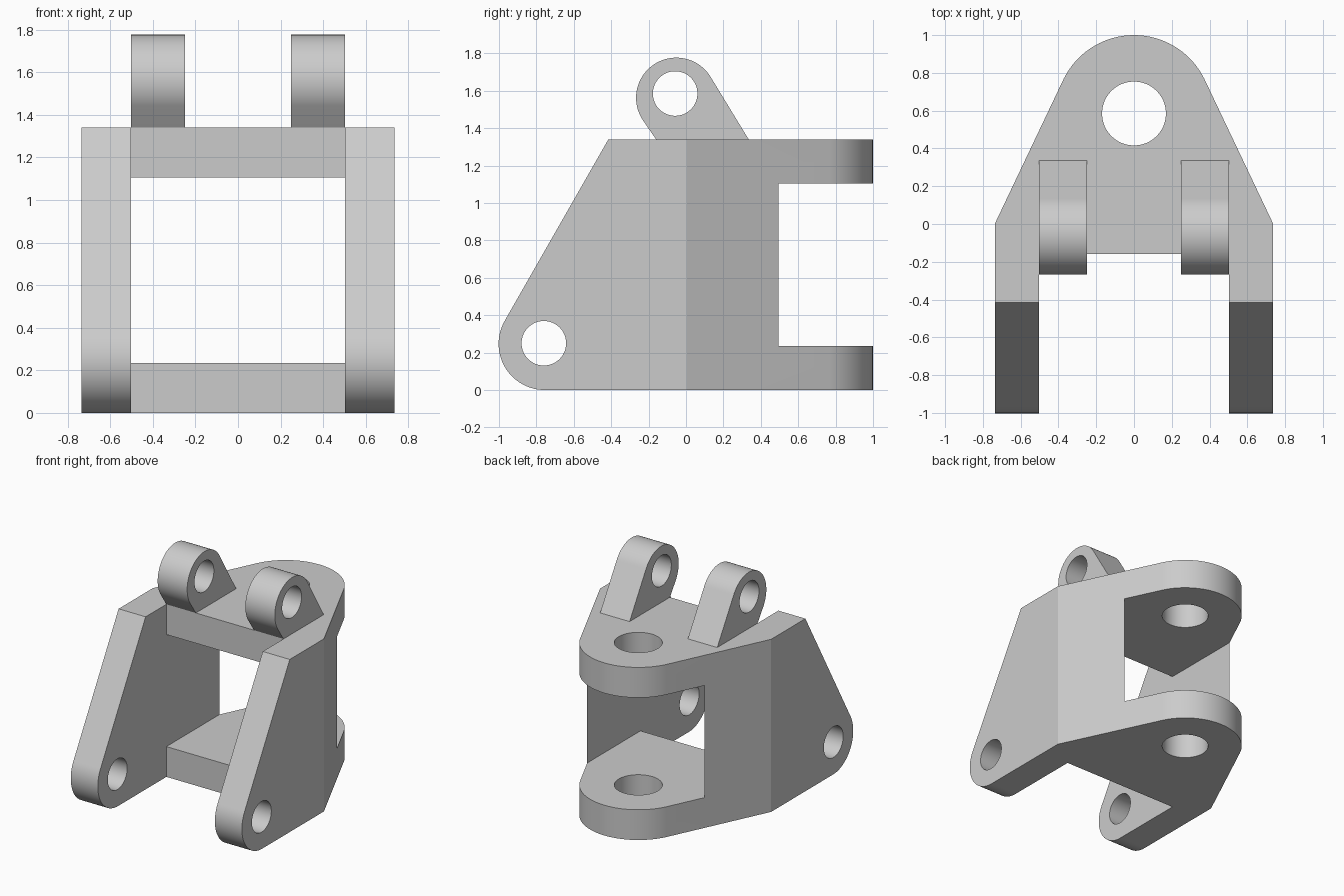
import bpy, bmesh, math

cube = bpy.data.objects.get("Cube")
if cube:
    bpy.data.objects.remove(cube, do_unlink=True)

grey = bpy.data.materials.new("plain grey")
grey.use_nodes = True
colour = (0.6, 0.6, 0.6, 1)
grey.diffuse_color = colour
grey.node_tree.nodes["Principled BSDF"].inputs["Base Color"].default_value = colour


def circle(u, v, r, n=96):
    return [(u + r * math.cos(2 * math.pi * i / n), v + r * math.sin(2 * math.pi * i / n))
            for i in range(n)]


def hull(points):
    """Convex outline, giving straight tangents between arcs and corners."""
    def half(pts):
        out = []
        for p in pts:
            while len(out) > 1 and ((out[-1][0] - out[-2][0]) * (p[1] - out[-2][1])
                                    - (out[-1][1] - out[-2][1]) * (p[0] - out[-2][0])) <= 1e-9:
                out.pop()
            out.append(p)
        return out[:-1]
    pts = sorted(points)
    return half(pts) + half(pts[::-1])


def prism(name, outline, axis, low, high):
    """Extrude an outline along x (outline in y, z) or z (outline in x, y)."""
    place = (lambda p: (low, *p)) if axis == "x" else (lambda p: (*p, low))
    step = (high - low, 0, 0) if axis == "x" else (0, 0, high - low)
    bm = bmesh.new()
    face = bm.faces.new([bm.verts.new(place(p)) for p in outline])
    new = bmesh.ops.extrude_face_region(bm, geom=[face])["geom"]
    bmesh.ops.translate(bm, vec=step, verts=[g for g in new if isinstance(g, bmesh.types.BMVert)])
    bmesh.ops.recalc_face_normals(bm, faces=bm.faces)
    mesh = bpy.data.meshes.new(name)
    bm.to_mesh(mesh)
    bm.free()
    mesh.materials.append(grey)
    obj = bpy.data.objects.new(name, mesh)
    bpy.context.collection.objects.link(obj)
    return obj


def select(obj):
    bpy.ops.object.select_all(action="DESELECT")
    obj.select_set(True)
    bpy.context.view_layer.objects.active = obj


def carve(obj, tool, operation="DIFFERENCE"):
    mod = obj.modifiers.new("carve", "BOOLEAN")
    mod.operation, mod.solver, mod.object = operation, "EXACT", tool
    select(obj)
    bpy.ops.object.modifier_apply(modifier=mod.name)
    bpy.data.objects.remove(tool, do_unlink=True)


def box(y0, y1, z0, z1):
    return [(y0, z0), (y1, z0), (y1, z1), (y0, z1)]


def finish(obj):
    select(obj)
    bpy.ops.object.shade_smooth_by_angle(angle=math.radians(20))


# Fork body: plan outline trimmed to the side outline
height, inner, front = 1.34, 0.503, -0.16
plan = hull(circle(0, 0.585, 0.415) + [(s * 0.735, y) for s in (-1, 1) for y in (0.005, -1.2)])
side = hull(circle(-0.755, 0.247, 0.247) + [(-0.415, height), (1.2, height), (1.2, 0)])
body = prism("bracket_body", plan, "z", -0.1, height + 0.1)
carve(body, prism("side_trim", side, "x", -1, 1), "INTERSECT")

# Gap between the arms, window between the plates, rear clevis gap
carve(body, prism("arm_gap", box(-1.5, front, -0.5, 2), "x", -inner, inner))
carve(body, prism("window", box(-0.5, 0.6, 0.235, 1.105), "x", -inner, inner))
carve(body, prism("rear_gap", box(0.497, 1.5, 0.235, 1.105), "x", -1, 1))

# Pin holes
carve(body, prism("arm_pin", circle(-0.76, 0.25, 0.119), "x", -1, 1))
carve(body, prism("clevis_pin", circle(0, 0.585, 0.169), "z", -0.5, 2))
finish(body)

# Pair of lugs on the top plate
lug_outline = hull(circle(-0.052, 1.562, 0.215) + [(front, height), (0.335, height)])
for label, s in (("left", 1), ("right", -1)):
    low, high = sorted((s * 0.25, s * inner))
    lug = prism(label + "_lug", lug_outline, "x", low, high)
    carve(lug, prism("lug_pin", circle(-0.058, 1.585, 0.119), "x", -1, 1))
    finish(lug)
